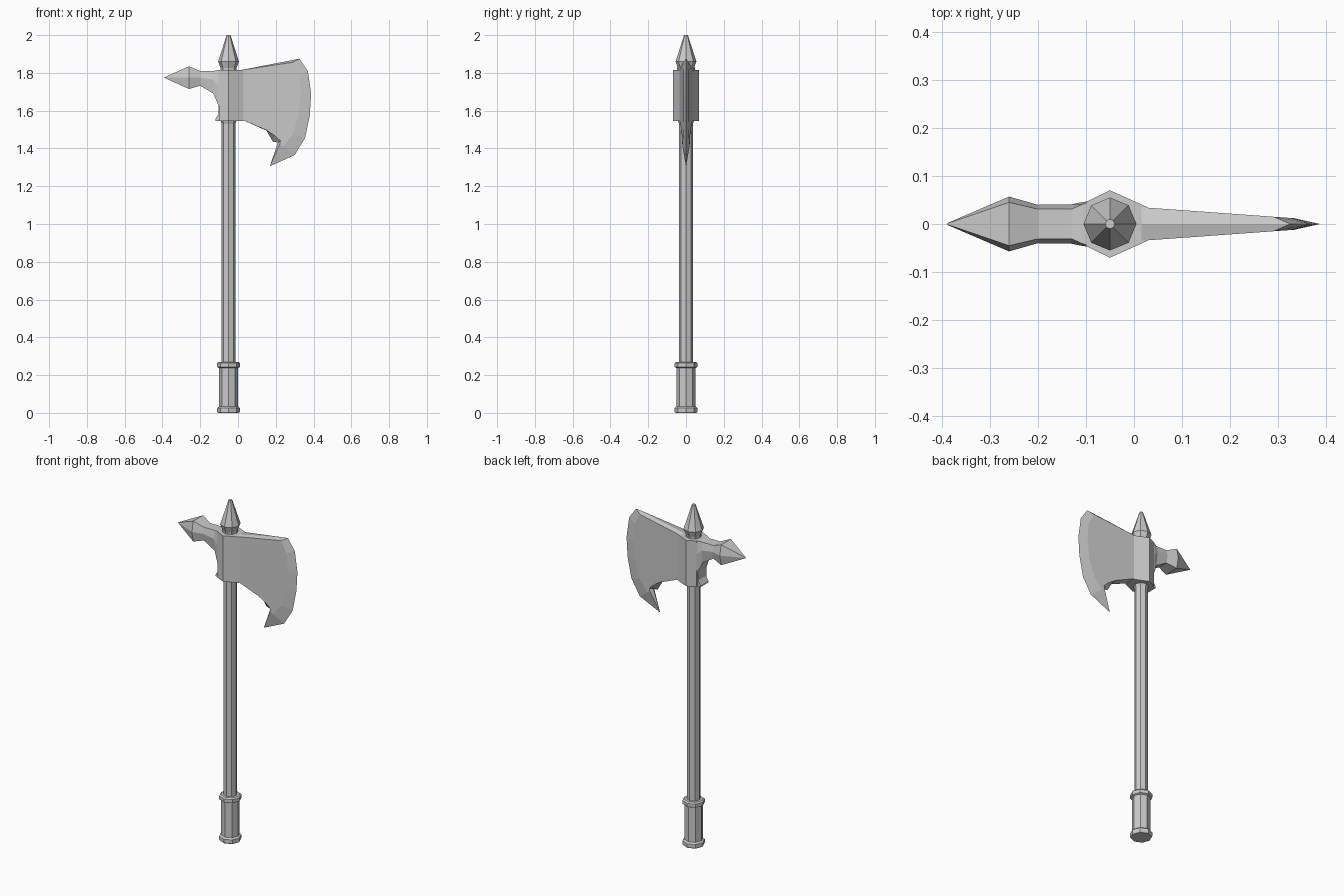
import bpy, bmesh, math

if "Cube" in bpy.data.objects:
    bpy.data.objects.remove(bpy.data.objects["Cube"])

CX = -0.05  # shaft axis


def make(name, verts, faces):
    me = bpy.data.meshes.new(name)
    me.from_pydata(verts, [], faces)
    bm = bmesh.new()
    bm.from_mesh(me)
    bmesh.ops.remove_doubles(bm, verts=bm.verts, dist=1e-5)
    bmesh.ops.recalc_face_normals(bm, faces=bm.faces)
    bm.to_mesh(me)
    bm.free()
    ob = bpy.data.objects.new(name, me)
    bpy.context.collection.objects.link(ob)
    return ob


def loft(name, rings):
    """Join equal-sized rings into a capped tube."""
    n = len(rings[0])
    verts = [v for r in rings for v in r]
    faces = [(i * n + k, i * n + (k + 1) % n, (i + 1) * n + (k + 1) % n, (i + 1) * n + k)
             for i in range(len(rings) - 1) for k in range(n)]
    faces += [tuple(range(n)), tuple(range(len(verts) - n, len(verts)))]
    return make(name, verts, faces)


def turned(name, profile, n=8):
    """Eight-sided turned part from (radius, z) pairs."""
    return loft(name, [[(CX + r * math.cos(k * math.tau / n), r * math.sin(k * math.tau / n), z)
                        for k in range(n)] for r, z in profile])


# Shaft, grip and top spike
turned("shaft", [(.037, .25), (.037, 1.53), (.043, 1.55), (.043, 1.82)])
turned("grip", [(.056, 0), (.06, .006), (.06, .026), (.05, .034), (.05, .238),
                (.06, .243), (.06, .263), (.052, .27), (.037, .27)])
turned("top_spike", [(.042, 1.80), (.042, 1.825), (.055, 1.86), (.01, 2.0)])

# Faceted collar around the shaft
plan = [(-.10, .046), (-.05, .07), (.03, .034)]
plan += [(x, -y) for x, y in reversed(plan)]
loft("collar", [[(x, y, z) for x, y in plan] for z in (1.545, 1.815)])

# Small lip at the back foot of the collar
loft("collar_lip", [[(b, .036, z), (-.07, .036, z), (-.07, -.036, z), (b, -.036, z)]
                    for b, z in ((-.12, 1.545), (-.12, 1.555), (-.104, 1.58), (-.104, 1.66))])

# Back spike: six-sided sections (x, top z, middle z, bottom z, y at top, y at middle)
sections = [(-.06, 1.815, 1.72, 1.60, .045, .05), (-.105, 1.815, 1.74, 1.63, .042, .046),
            (-.13, 1.81, 1.765, 1.69, .031, .041), (-.20, 1.81, 1.775, 1.732, .031, .04),
            (-.26, 1.835, 1.775, 1.715, .045, .057), (-.388, 1.777, 1.775, 1.773, .001, .002)]
loft("back_spike", [[(x, a, t), (x, b, m), (x, a, l), (x, -a, l), (x, -b, m), (x, -a, t)]
                    for x, t, m, l, a, b in sections])

# Blade: cheek outline (x, z) paired with sharpened mid-plane outline
cheek = [(0, 1.812), (.29, 1.856), (.325, 1.79), (.333, 1.69), (.322, 1.58), (.29, 1.475),
         (.24, 1.41), (.222, 1.425), (.225, 1.44), (.195, 1.468), (.15, 1.497), (.03, 1.548), (0, 1.55)]
edge = [(0, 1.812), (.325, 1.875), (.37, 1.81), (.387, 1.69), (.38, 1.575), (.355, 1.455),
        (.30, 1.365), (.168, 1.305), (.212, 1.432), (.185, 1.435), (.15, 1.495), (.03, 1.548), (0, 1.55)]
n = len(cheek)
verts = [(x, s * (.036 - .072 * x), z) for s in (-1, 1) for x, z in cheek] + [(x, 0, z) for x, z in edge]
faces = [tuple(range(n)), tuple(range(n, 2 * n))]
for i in range(n):
    j = (i + 1) % n
    for o in (0, n):
        faces.append((o + i, o + j, 2 * n + j, 2 * n + i))
make("blade", verts, faces)
